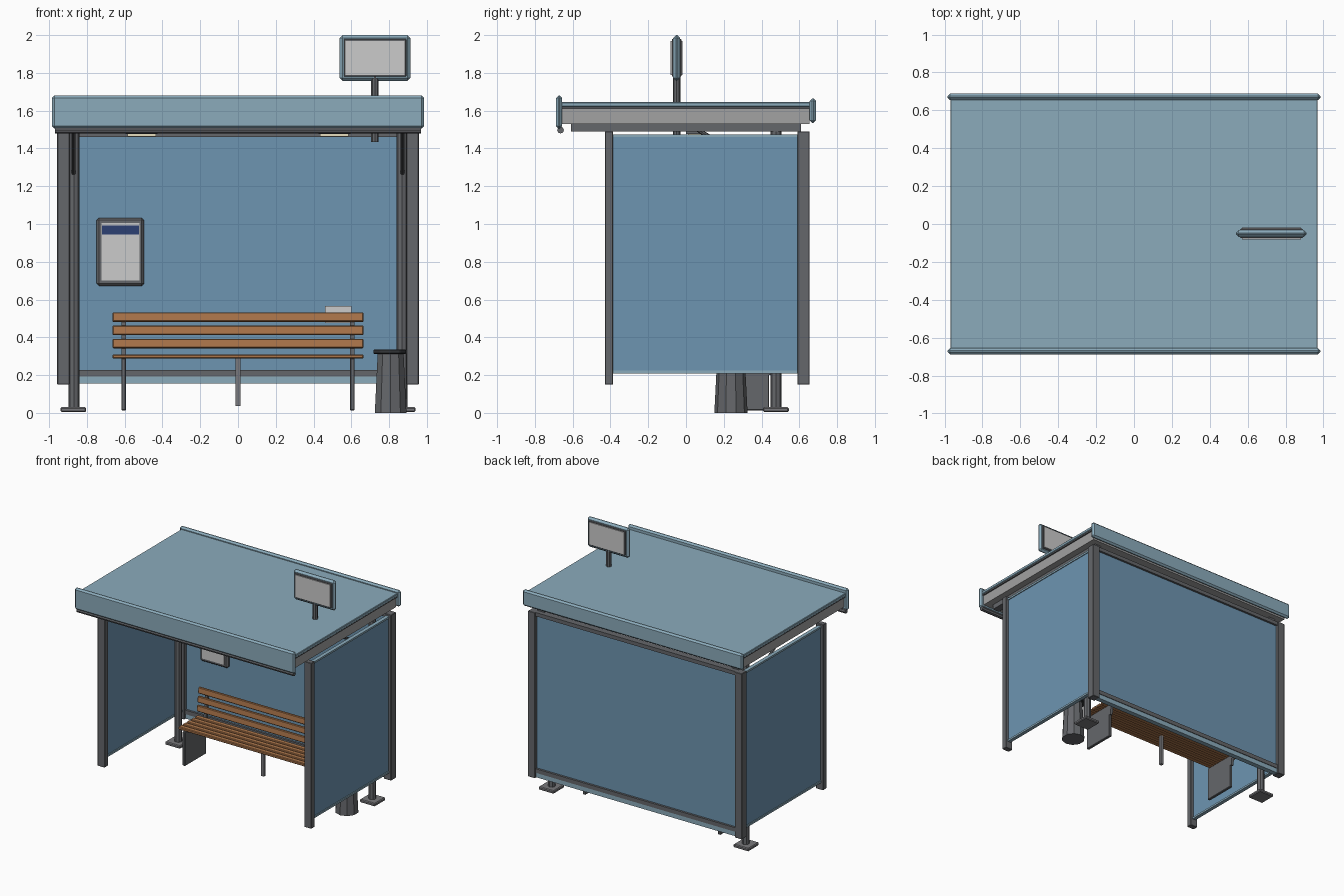
import bpy, math
from mathutils import Vector


def mat(name, r, g, b):
    m = bpy.data.materials.new(name)
    m.diffuse_color = (r, g, b, 1)
    return m


BLUE = mat("blue_paint", 0.26, 0.41, 0.50)
GLASS = mat("blue_glass", 0.155, 0.30, 0.44)
METAL = mat("dark_metal", 0.13, 0.135, 0.145)
GREY = mat("mid_grey", 0.36, 0.36, 0.36)
STEEL = mat("leg_steel", 0.19, 0.19, 0.20)
DARK = mat("black_metal", 0.035, 0.038, 0.042)
WOOD = mat("wood", 0.41, 0.18, 0.07)
PAPER = mat("panel_grey", 0.72, 0.72, 0.71)
NAVY = mat("navy", 0.025, 0.05, 0.17)
LIGHT = mat("warm_light", 0.80, 0.74, 0.52)


def bevel(o, width):
    if width:
        b = o.modifiers.new("bevel", 'BEVEL')
        b.width, b.segments = width, 1


def box(name, x, y, z, m=None, bev=0, tilt=0):
    """Box given by its (min, max) on each axis."""
    c = [(a + b) / 2 for a, b in (x, y, z)]
    bpy.ops.mesh.primitive_cube_add(size=1, location=c)
    o = bpy.context.object
    o.name = name
    s = Vector([b - a for a, b in (x, y, z)])
    for v in o.data.vertices:
        v.co = v.co * s
    o.rotation_euler.x = tilt
    if m:
        o.data.materials.append(m)
    bevel(o, bev)
    return o


def rod(name, p, q, r, m, sides=8, r2=None, bev=0):
    """Cylinder or cone running from p to q."""
    p, q = Vector(p), Vector(q)
    d = q - p
    bpy.ops.mesh.primitive_cone_add(vertices=sides, radius1=r, radius2=r if r2 is None else r2,
                                    depth=d.length, location=(p + q) / 2)
    o = bpy.context.object
    o.name = name
    o.rotation_euler = d.to_track_quat('Z', 'Y').to_euler()
    o.data.materials.append(m)
    bevel(o, bev)
    return o


def mid(c, w):
    return (c - w / 2, c + w / 2)


# Roof: grey core, painted top, two fascias and gutter
box("roof_core", (-0.955, 0.955), (-0.66, 0.655), (1.53, 1.61), GREY)
box("roof_seam", (-0.965, 0.965), (-0.66, 0.655), (1.61, 1.622), METAL)
box("roof_top", (-0.97, 0.97), (-0.66, 0.66), (1.62, 1.645), BLUE, 0.004)
box("front_fascia", (-0.985, 0.985), (-0.688, -0.656), (1.505, 1.68), BLUE, 0.013)
box("back_fascia", (-0.985, 0.985), (0.655, 0.688), (1.535, 1.665), BLUE, 0.013)
rod("gutter", (-0.97, -0.664, 1.497), (0.97, -0.664, 1.497), 0.018, METAL)

# Both sides: beams, posts, braces, side glazing
for s, side in ((-1, "left"), (1, "right")):
    box(side + "_roof_beam", mid(s * 0.87, 0.06), (-0.61, 0.61), (1.49, 1.535), METAL)
    box(side + "_front_post", mid(s * 0.925, 0.064), (-0.43, -0.386), (0.15, 1.49), METAL, 0.003)
    box(side + "_back_post", mid(s * 0.925, 0.064), (0.59, 0.655), (0.15, 1.49), METAL, 0.003)
    rod(side + "_main_post", (s * 0.868, 0.476, 0.02), (s * 0.868, 0.476, 1.53), 0.029, METAL)
    box(side + "_base_plate", mid(s * 0.872, 0.137), mid(0.476, 0.137), (0.005, 0.03), STEEL, 0.006)
    rod(side + "_brace", (s * 0.87, 0.47, 1.26), (s * 0.87, 0.06, 1.5), 0.011, METAL)
    box(side + "_glass", mid(s * 0.925, 0.016), (-0.388, 0.592), (0.22, 1.465), GLASS)
    for z in (0.216, 1.467):
        box(side + "_glass_trim", mid(s * 0.925, 0.03), (-0.388, 0.592), mid(z, 0.015), BLUE)
    # ceiling lamp
    box(side + "_lamp_housing", mid(s * 0.51, 0.17), mid(0.05, 0.1), (1.477, 1.535), METAL)
    box(side + "_lamp_lens", mid(s * 0.51, 0.15), mid(0.05, 0.08), (1.462, 1.48), LIGHT)

# Back wall
box("back_glass", (-0.9, 0.9), mid(0.622, 0.016), (0.22, 1.465), GLASS)
box("back_top_rail", (-0.9, 0.9), mid(0.622, 0.05), (1.46, 1.49), METAL)
box("back_bottom_rail", (-0.9, 0.9), mid(0.622, 0.05), (0.193, 0.226), METAL)
box("back_sill", (-0.9, 0.9), mid(0.622, 0.04), (0.155, 0.195), BLUE)

# Timetable board and small notice on the back glass
box("timetable_frame", (-0.748, -0.498), (0.575, 0.615), (0.672, 1.033), METAL, 0.012)
box("timetable_sheet", (-0.722, -0.522), (0.569, 0.58), (0.70, 1.005), PAPER)
box("timetable_header", (-0.719, -0.525), (0.565, 0.572), (0.945, 0.992), NAVY)
box("notice", (0.46, 0.6), (0.595, 0.615), (0.475, 0.567), PAPER)

# Bench
for i in range(5):
    box("seat_slat", (-0.665, 0.665), mid(0.205 + i * 0.052, 0.042), (0.287, 0.31), WOOD, 0.005)
for i in range(3):
    box("backrest_slat", (-0.665, 0.665), mid(0.432 + i * 0.008, 0.022), mid(0.367 + i * 0.07, 0.049),
        WOOD, 0.005, math.radians(-6))
for x in (-0.605, 0.605):
    box("bench_leg", mid(x, 0.024), (0.17, 0.44), (0.013, 0.288), METAL, 0.004)
    box("backrest_bracket", mid(x, 0.022), (0.445, 0.468), (0.2, 0.5), METAL, 0, math.radians(-6))
box("bench_middle_leg", mid(0, 0.024), mid(0.325, 0.024), (0.037, 0.288), STEEL)

# Litter bin
rod("bin_body", (0.808, 0.238, 0), (0.808, 0.238, 0.315), 0.088, METAL, 10, 0.072)
rod("bin_lid", (0.804, 0.238, 0.312), (0.804, 0.238, 0.336), 0.09, DARK, 10, bev=0.004)

# Roof sign on a pole, blank face on both sides
rod("sign_pole", (0.725, -0.05, 1.435), (0.725, -0.05, 1.78), 0.02, METAL)
box("sign_frame", (0.538, 0.912), mid(-0.05, 0.036), (1.758, 2.0), BLUE, 0.015)
box("sign_border", (0.56, 0.892), mid(-0.05, 0.05), (1.78, 1.98), METAL, 0.004)
box("sign_face", (0.57, 0.882), mid(-0.05, 0.062), (1.79, 1.97), PAPER)
